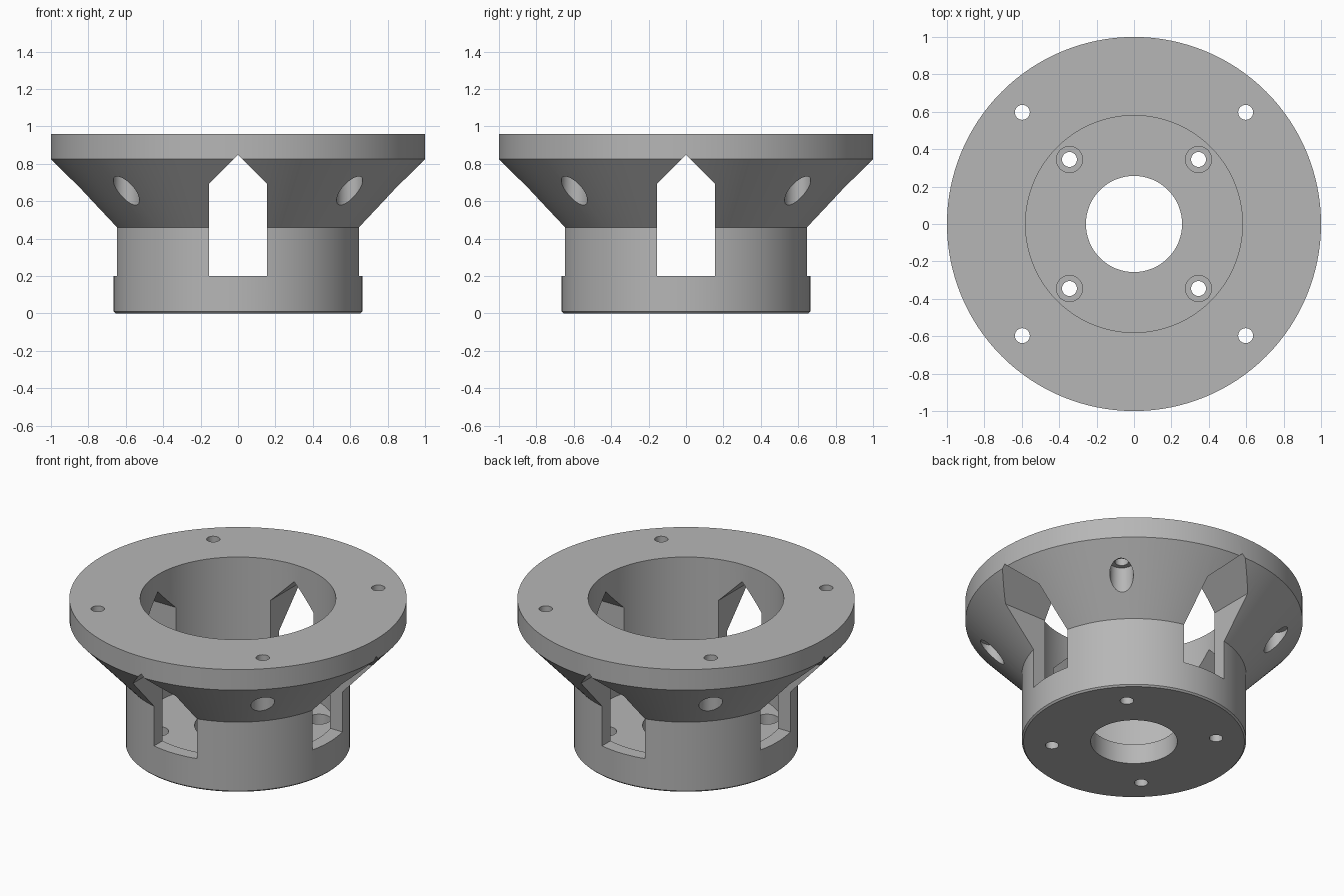
import bpy
import bmesh
from math import pi, radians
from mathutils import Matrix

cube = bpy.data.objects.get("Cube")
if cube:
    bpy.data.objects.remove(cube, do_unlink=True)

SEGMENTS = 128

grey = bpy.data.materials.new("plain grey")
grey.use_nodes = True
grey.diffuse_color = (0.47, 0.47, 0.47, 1)
grey.node_tree.nodes["Principled BSDF"].inputs["Base Color"].default_value = grey.diffuse_color


def finish(bm, name):
    bmesh.ops.recalc_face_normals(bm, faces=bm.faces)
    mesh = bpy.data.meshes.new(name)
    bm.to_mesh(mesh)
    bm.free()
    mesh.materials.append(grey)
    obj = bpy.data.objects.new(name, mesh)
    bpy.context.scene.collection.objects.link(obj)
    return obj


def lathe(name, profile):
    """Turn a closed (radius, height) profile around z."""
    bm = bmesh.new()
    verts = [bm.verts.new((r, 0, z)) for r, z in profile]
    edges = [bm.edges.new((a, b)) for a, b in zip(verts, verts[1:] + verts[:1])]
    bmesh.ops.spin(bm, geom=verts + edges, cent=(0, 0, 0), axis=(0, 0, 1),
                   angle=2 * pi, steps=SEGMENTS, use_merge=True)
    bmesh.ops.remove_doubles(bm, verts=bm.verts, dist=1e-5)
    return finish(bm, name)


def prism(name, profile, turn):
    """Extrude an (x, z) profile right through the body along y, then turn it."""
    bm = bmesh.new()
    face = bm.faces.new([bm.verts.new((x, -1.2, z)) for x, z in profile])
    moved = bmesh.ops.extrude_face_region(bm, geom=[face])["geom"]
    bmesh.ops.translate(bm, vec=(0, 2.4, 0),
                        verts=[v for v in moved if isinstance(v, bmesh.types.BMVert)])
    bmesh.ops.rotate(bm, verts=bm.verts, matrix=Matrix.Rotation(turn, 3, 'Z'))
    return finish(bm, name)


def drills(name, offset, radius, low, high):
    """Four upright cylinders on the diagonals."""
    bm = bmesh.new()
    for x in (-offset, offset):
        for y in (-offset, offset):
            bmesh.ops.create_cone(bm, cap_ends=True, segments=32, radius1=radius,
                                  radius2=radius, depth=high - low,
                                  matrix=Matrix.Translation((x, y, (low + high) / 2)))
    return finish(bm, name)


# Flanged cup: chamfered base, straight wall, flared cone and flat rim
body = lathe("mounting_flange", [
    (0.257, 0), (0.655, 0), (0.665, 0.01), (0.665, 0.46), (1, 0.825),
    (1, 0.96), (0.58, 0.96), (0.58, 0.13), (0.257, 0.13)])

# Peaked windows on all four sides, and stepped screw holes
window = [(-0.155, 0.2), (0.155, 0.2), (0.155, 0.692), (0, 0.847), (-0.155, 0.692)]
cutters = [
    prism("window_cutter_front_back", window, 0),
    prism("window_cutter_sides", window, pi / 2),
    drills("rim_hole_cutter", 0.597, 0.04, 0.6, 1.1),
    drills("rim_counterbore_cutter", 0.597, 0.07, 0.3, 0.745),
    drills("base_hole_cutter", 0.345, 0.04, -0.1, 0.15),
    drills("base_counterbore_cutter", 0.345, 0.07, 0.05, 0.3),
]

bpy.ops.object.select_all(action='DESELECT')
body.select_set(True)
bpy.context.view_layer.objects.active = body
for cutter in cutters:
    cutter.hide_render = True
    cut = body.modifiers.new(cutter.name, 'BOOLEAN')
    cut.operation = 'DIFFERENCE'
    cut.solver = 'EXACT'
    cut.object = cutter
    bpy.ops.object.modifier_apply(modifier=cut.name)
    bpy.data.objects.remove(cutter, do_unlink=True)

bpy.ops.object.shade_smooth_by_angle(angle=radians(25))
